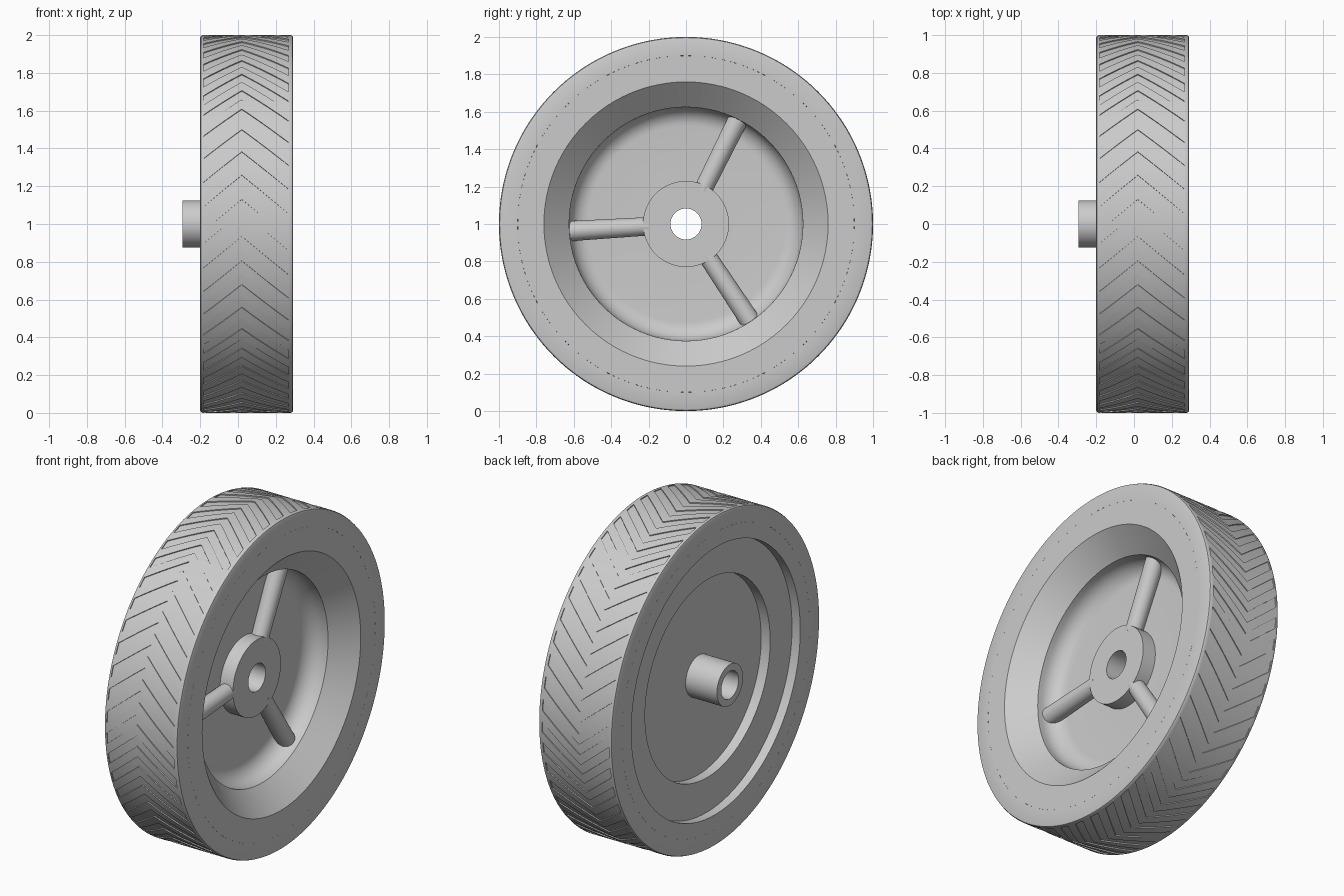
import bpy, bmesh, math
from math import sin, cos, radians, pi
from mathutils import Vector, Matrix

cube = bpy.data.objects.get("Cube")
if cube:
    bpy.data.objects.remove(cube, do_unlink=True)

grey = bpy.data.materials.new("plain_grey")
grey.use_nodes = True
COLOUR = (0.6, 0.6, 0.6, 1)
grey.diffuse_color = COLOUR
grey.node_tree.nodes["Principled BSDF"].inputs["Base Color"].default_value = COLOUR

AXLE_Z = 1.0


def finish(name, bm):
    """Turn a bmesh into a smooth-shaded object with sharp corners."""
    bmesh.ops.recalc_face_normals(bm, faces=bm.faces)
    mesh = bpy.data.meshes.new(name)
    bm.to_mesh(mesh)
    bm.free()
    mesh.materials.append(grey)
    obj = bpy.data.objects.new(name, mesh)
    bpy.context.collection.objects.link(obj)
    obj.location.z = AXLE_Z
    bpy.ops.object.select_all(action='DESELECT')
    obj.select_set(True)
    bpy.context.view_layer.objects.active = obj
    bpy.ops.object.shade_smooth_by_angle(angle=radians(30))
    return obj


def lathe(profile, segments, shear=lambda x: 0.0):
    """Revolve a closed (x, radius) profile round the x axis; return bmesh and face grid."""
    bm = bmesh.new()
    rings = []
    for j in range(segments):
        ring = []
        for x, r in profile:
            t = 2 * pi * j / segments + shear(x)
            ring.append(bm.verts.new((x, -r * cos(t), r * sin(t))))
        rings.append(ring)
    n = len(profile)
    grid = {}
    for j in range(segments):
        a, b = rings[j], rings[(j + 1) % segments]
        for i in range(n):
            k = (i + 1) % n
            grid[i, j] = bm.faces.new((a[i], a[k], b[k], b[i]))
    return bm, grid


# Tyre: rounded shoulders and chevron grooves that follow sheared rows
LEFT, RIGHT, PEAK = -0.2, 0.292, 0.02
G0, G1, STEPS = -0.182, 0.267, 6
cols = [G0 + (PEAK - G0) * i / STEPS for i in range(STEPS)]
cols += [PEAK + (G1 - PEAK) * i / STEPS for i in range(STEPS + 1)]
shoulder = [(0, 0.9), (0, 0.986), (0.004, 0.996), (0.013, 1.0)]
tyre_profile = [(LEFT + d, r) for d, r in shoulder]
tyre_profile += [(x, 1.0) for x in cols]
tyre_profile += [(RIGHT - d, r) for d, r in reversed(shoulder)]
bm, grid = lathe(tyre_profile, 192, lambda x: -radians(48) * abs(x - PEAK))
first = len(shoulder)
grooves = [f for (i, j), f in grid.items()
           if first <= i < first + 2 * STEPS and j % 4 >= 2]
bmesh.ops.recalc_face_normals(bm, faces=bm.faces)
new = bmesh.ops.extrude_face_region(bm, geom=grooves)
for v in (g for g in new["geom"] if isinstance(g, bmesh.types.BMVert)):
    v.co.y *= 0.994
    v.co.z *= 0.994
bmesh.ops.delete(bm, geom=[f for f in grooves if f.is_valid], context='FACES')
finish("tyre", bm)

# Wheel body: dish, hub, bore, axle sleeve and stepped back
FLOOR, FILLET, DISH = 0.04, 0.1, 0.625
body = [(RIGHT, 0.9), (RIGHT, 0.76), (0.167, DISH)]
for i in range(9):
    a = i / 8 * pi / 2
    body.append((FLOOR + FILLET * (1 - sin(a)), DISH - FILLET * (1 - cos(a))))
body += [(FLOOR, 0.23), (0.127, 0.23), (0.127, 0.083),
         (-0.295, 0.083), (-0.295, 0.125), (-0.085, 0.125),
         (-0.085, 0.6), (-0.145, 0.6), (-0.145, 0.81),
         (LEFT, 0.81), (LEFT, 0.9)]
bm, grid = lathe(body, 96)
finish("wheel_body", bm)

# Three round spokes lying on the dish floor
for n in range(3):
    angle = radians(63.5 + 120 * n)
    direction = Vector((0, cos(angle), sin(angle)))
    inner, outer = 0.2, 0.625
    bm = bmesh.new()
    place = Matrix.Translation(direction * (inner + outer) / 2 + Vector((0.08, 0, 0)))
    turn = direction.to_track_quat('Z', 'Y').to_matrix().to_4x4()
    bmesh.ops.create_cone(bm, cap_ends=True, segments=32, radius1=0.049,
                          radius2=0.054, depth=outer - inner, matrix=place @ turn)
    finish(f"spoke_{n + 1}", bm)
